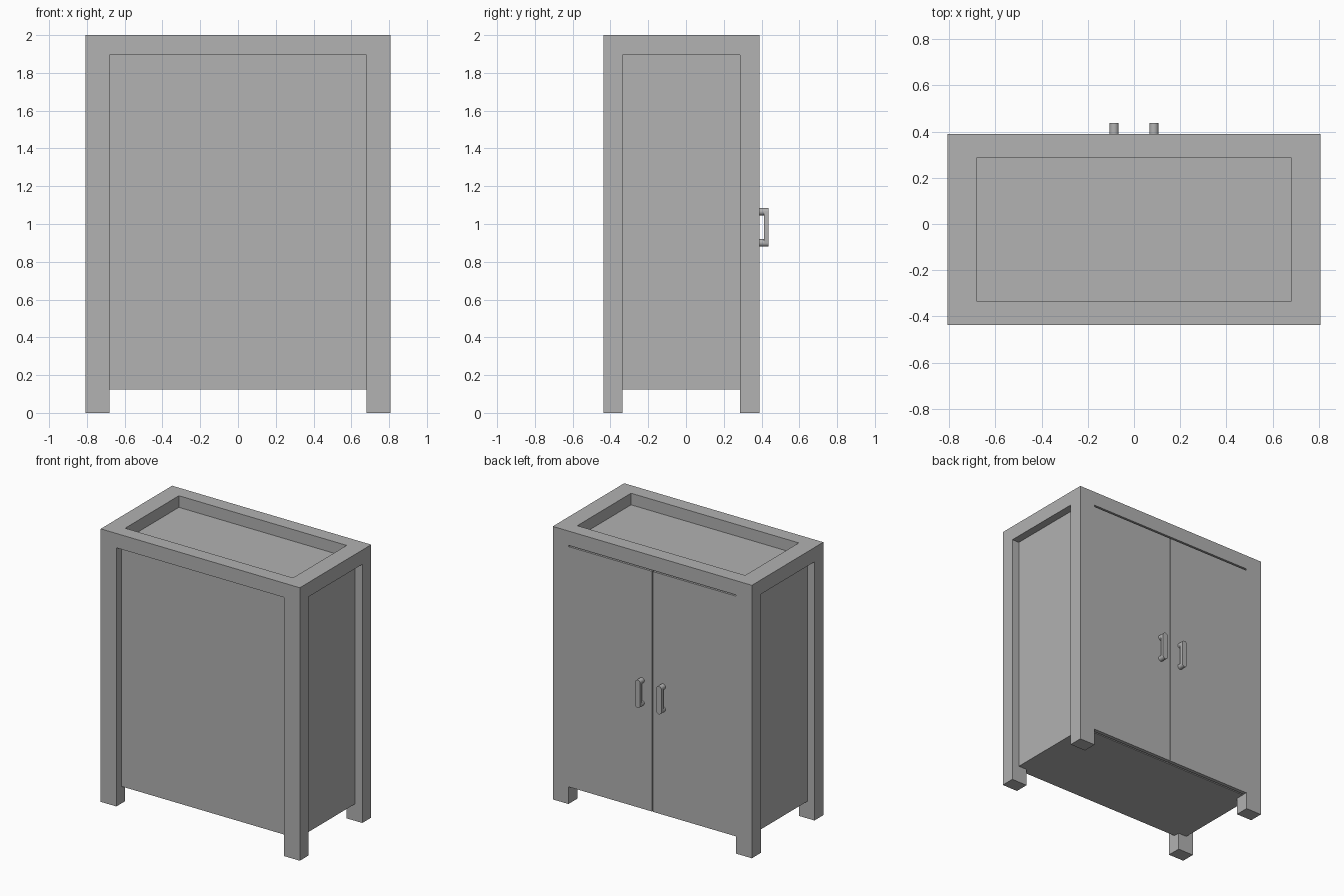
import bpy
import bmesh
from math import pi, cos, sin

cube = bpy.data.objects.get("Cube")
if cube:
    bpy.data.objects.remove(cube, do_unlink=True)

grey = bpy.data.materials.new("plain grey")
grey.use_nodes = True
grey.diffuse_color = (0.445, 0.445, 0.445, 1)
grey.node_tree.nodes["Principled BSDF"].inputs["Base Color"].default_value = grey.diffuse_color


def add_object(name, bm):
    bmesh.ops.recalc_face_normals(bm, faces=bm.faces)
    mesh = bpy.data.meshes.new(name)
    bm.to_mesh(mesh)
    bm.free()
    mesh.materials.append(grey)
    obj = bpy.data.objects.new(name, mesh)
    bpy.context.collection.objects.link(obj)
    return obj


def box(name, xs, ys, zs):
    bm = bmesh.new()
    bmesh.ops.create_cube(bm, size=1)
    for v in bm.verts:
        v.co = [sum(r) / 2 + c * (r[1] - r[0]) for r, c in zip((xs, ys, zs), v.co)]
    return add_object(name, bm)


def extrude_y(name, outline, y0, y1):
    """Solid from an (x, z) outline, with rounded sides shaded smooth."""
    bm = bmesh.new()
    face = bm.faces.new([bm.verts.new((x, y0, z)) for x, z in outline])
    out = bmesh.ops.extrude_face_region(bm, geom=[face])
    for v in out["geom"]:
        if isinstance(v, bmesh.types.BMVert):
            v.co.y = y1
    obj = add_object(name, bm)
    bpy.ops.object.select_all(action="DESELECT")
    obj.select_set(True)
    bpy.context.view_layer.objects.active = obj
    bpy.ops.object.shade_smooth_by_angle()


def rounded(x, z_low, z_high, r, steps=12):
    """Stadium outline; a circle when both heights agree."""
    top = [(x + r * cos(pi * i / steps), z_high + r * sin(pi * i / steps)) for i in range(steps + 1)]
    low = [(x - r * cos(pi * i / steps), z_low - r * sin(pi * i / steps)) for i in range(steps + 1)]
    if z_low == z_high:
        low = low[1:-1]
    return top + low


# Main dimensions
W, IN_X = 0.807, 0.68
FRONT, IN_FRONT, IN_BACK, BACK = -0.437, -0.335, 0.287, 0.39
FLOOR, RAIL, TOP = 0.125, 0.895 + 1, 2.0
RECESS, THICK = 0.058, 0.03

for side, s in (("left", 1), ("right", -1)):
    leg_x = sorted((s * IN_X, s * W))
    # Corner legs
    box(f"front_leg_{side}", leg_x, (FRONT, IN_FRONT), (0, TOP))
    box(f"back_leg_{side}", leg_x, (IN_BACK, BACK), (0, TOP))
    # Side rail and recessed side panel
    box(f"side_rail_{side}", leg_x, (IN_FRONT, IN_BACK), (RAIL, TOP))
    outer = W - RECESS
    box(f"side_panel_{side}", sorted((s * (outer - THICK), s * outer)),
        (IN_FRONT, IN_BACK), (FLOOR, RAIL))
    # Door, flush with the legs
    box(f"door_{side}", sorted((s * 0.003, s * (IN_X - 0.001))),
        (BACK - THICK, BACK - 0.002), (FLOOR, RAIL - 0.01))
    # Pull handle: two round posts and a flat bar with round ends
    hx, r, low, high = s * 0.086, 0.02, 0.9, 1.065
    for z, level in ((low, "lower"), (high, "upper")):
        extrude_y(f"handle_post_{level}_{side}", rounded(hx, z, z, r), BACK - 0.005, 0.42)
    extrude_y(f"handle_bar_{side}", rounded(hx, low, high, r), 0.414, 0.437)

# Front and back rails
box("front_rail", (-IN_X, IN_X), (FRONT, IN_FRONT), (RAIL, TOP))
box("back_rail", (-IN_X, IN_X), (IN_BACK, BACK), (RAIL, TOP))

# Recessed front panel
box("front_panel", (-IN_X, IN_X), (FRONT + RECESS, FRONT + RECESS + THICK), (FLOOR, RAIL))

# Sunken top and floor
box("top_panel", (-IN_X, IN_X), (IN_FRONT, IN_BACK), (RAIL - 0.02, TOP - 0.085))
inner = W - RECESS - THICK
box("floor_panel", (-IN_X, IN_X), (FRONT + RECESS + THICK, BACK - THICK - 0.01),
    (FLOOR, FLOOR + THICK))
for side, s in (("left", 1), ("right", -1)):
    box(f"floor_edge_{side}", sorted((s * IN_X, s * inner)), (IN_FRONT, IN_BACK),
        (FLOOR, FLOOR + THICK))
